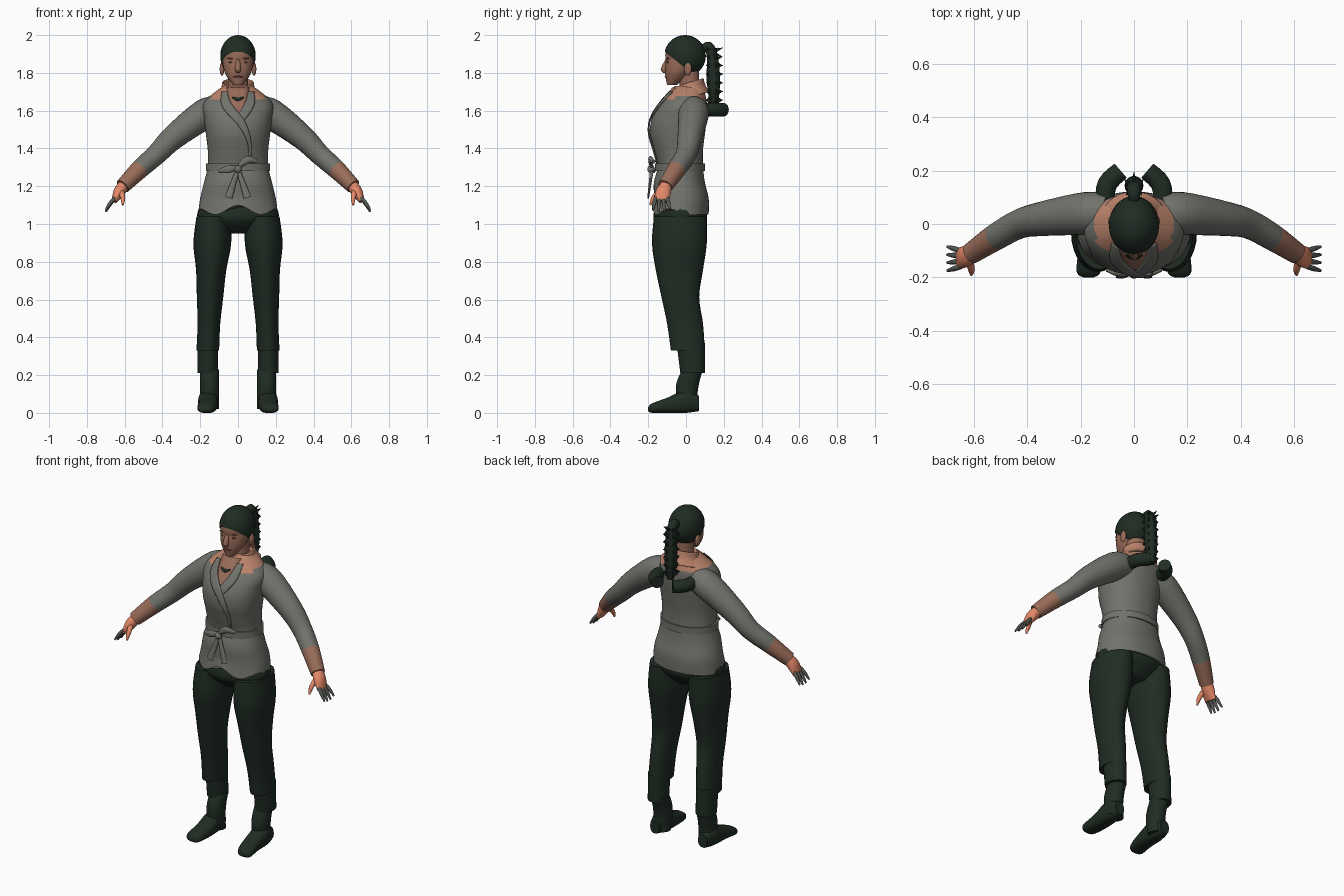
import bpy, bmesh, math
from mathutils import Vector, Matrix
from mathutils.bvhtree import BVHTree

if "Cube" in bpy.data.objects:
    bpy.data.objects.remove(bpy.data.objects["Cube"])

SIDE, DEPTH, UP = Vector((1, 0, 0)), Vector((0, 1, 0)), Vector((0, 0, 1))


def material(name, *rgb):
    made = bpy.data.materials.new(name)
    made.use_nodes = True
    made.diffuse_color = (*rgb, 1)
    made.node_tree.nodes["Principled BSDF"].inputs["Base Color"].default_value = (*rgb, 1)
    return made


GREY = material("jacket grey", .165, .17, .15)
DARK = material("dark green", .014, .025, .017)
SKIN = material("face skin", .32, .15, .1)
COLLAR = material("warm collar", .5, .23, .15)
HAND = material("hand orange", .78, .25, .14)
FINGER = material("finger grey", .09, .1, .09)
LIP = material("lip brown", .2, .08, .06)


def finish(name, mesh, *materials, mirror=False, thickness=0):
    bmesh.ops.recalc_face_normals(mesh, faces=mesh.faces[:])
    data = bpy.data.meshes.new(name)
    mesh.to_mesh(data)
    mesh.free()
    data.shade_smooth()
    data.set_sharp_from_angle(angle=math.radians(45))
    for item in materials:
        data.materials.append(item)
    part = bpy.data.objects.new(name, data)
    bpy.context.collection.objects.link(part)
    if mirror:
        part.modifiers.new("Mirror", 'MIRROR').use_mirror_merge = False
    if thickness:
        solid = part.modifiers.new("Thickness", 'SOLIDIFY')
        solid.thickness, solid.offset = thickness, 0


def smooth_rows(rows, steps):
    # Catmull-Rom interpolation between rows of numbers
    last, result = len(rows) - 1, []
    for i in range(last):
        before, start, end, after = (rows[max(0, min(last, i + k))] for k in (-1, 0, 1, 2))
        for step in range(steps):
            t = step / steps
            result.append([b + t / 2 * (c - a + t * (2 * a - 5 * b + 4 * c - d
                                                     + t * (3 * (b - c) + d - a)))
                           for a, b, c, d in zip(before, start, end, after)])
    return result + [list(rows[last])]


def loft(mesh, rings, normal=None, reference=DEPTH, steps=4, segments=28, power=1, caps=True):
    # Each ring is x, y, z, then one radius or two
    rows = smooth_rows([(*ring, ring[-1])[:5] for ring in rings], steps)
    loops = []
    for i, row in enumerate(rows):
        behind, ahead = rows[max(0, i - 1)], rows[min(len(rows) - 1, i + 1)]
        along = normal or (Vector(ahead[:3]) - Vector(behind[:3])).normalized()
        across = reference.cross(along).normalized()
        other = along.cross(across)
        loop = []
        for k in range(segments):
            turn = math.tau * k / segments
            c, s = (math.copysign(abs(f) ** power, f) for f in (math.cos(turn), math.sin(turn)))
            loop.append(mesh.verts.new(Vector(row[:3]) + across * c * row[3] + other * s * row[4]))
        loops.append(loop)
    for low, high in zip(loops, loops[1:]):
        for k in range(segments):
            mesh.faces.new((low[k - 1], low[k], high[k], high[k - 1]))
    if caps:
        mesh.faces.new(loops[0])
        mesh.faces.new(loops[-1])
    return mesh


def stack(mesh, bottom, top, widths, fronts, backs, x_bottom=0, x_top=0, **options):
    # Evenly spaced level rings: half width, reach forward, reach backward
    rings, count = [], len(widths) - 1
    for i, (width, front, back) in enumerate(zip(widths, fronts, backs)):
        t = i / count
        rings.append((x_bottom + (x_top - x_bottom) * t, (back - front) / 2,
                      bottom + (top - bottom) * t, width, (front + back) / 2))
    return loft(mesh, rings, UP, **options)


def ball(mesh, center, radii):
    bmesh.ops.create_uvsphere(mesh, u_segments=32, v_segments=20, radius=1,
                              matrix=Matrix.Translation(center) @ Matrix.Diagonal((*radii, 1)))
    return mesh


# Jacket body with a scalloped front hem and warm shoulder patches
body = stack(bmesh.new(), 1.05, 1.73,
             (.21, .2, .18, .16, .16, .17, .18, .18, .08),
             (.18, .17, .17, .15, .17, .19, .18, .13, .06),
             (.12, .12, .1, .09, .09, .1, .11, .11, .09), steps=6, segments=64, power=.92)
for v in body.verts:
    fade = max(0, 1.15 - v.co.z) * max(0, min(1, -v.co.y * 10))
    v.co.z += fade * (1 + math.cos(26 * v.co.x)) / 4
for face in body.faces:
    spot = face.calc_center_median()
    face.material_index = int(spot.z > 1.66 and abs(spot.x) < .14)
surface = BVHTree.FromBMesh(body)
finish("jacket_body", body, GREY, COLLAR)


def strip(name, path, paint, lift):
    # Plate laid on the jacket front; each path row is x, z, half width
    mesh, previous = bmesh.new(), None
    rows = smooth_rows(path, 8)
    for i, (x, z, width) in enumerate(rows):
        behind, ahead = rows[max(0, i - 1)], rows[min(len(rows) - 1, i + 1)]
        way = Vector((ahead[0] - behind[0], ahead[1] - behind[1])).normalized() * width
        current = []
        for k in (-1, -.5, 0, .5, 1):
            start = Vector((x - way.y * k, -1, z + way.x * k))
            hit = surface.ray_cast(start, DEPTH)[0]
            start.y = (hit.y if hit else -.06) - lift
            current.append(mesh.verts.new(start))
        if previous:
            for k in range(len(current) - 1):
                mesh.faces.new((previous[k], previous[k + 1], current[k + 1], current[k]))
        previous = current
    finish(name, mesh, paint, thickness=.006)


strip("chest_skin", [(0, 1.72, .06), (0, 1.64, .04), (0, 1.56, .01)], SKIN, .002)
strip("undershirt", [(0, 1.59, .02), (0, 1.56, .005)], DARK, .005)
strip("necklace", [(-.03, 1.67, .003), (0, 1.66, .008), (.03, 1.67, .003)], DARK, .007)
strip("left_lapel", [(.07, 1.7, .015), (.06, 1.63, .025), (0, 1.54, .02)], GREY, .007)
strip("right_lapel", [(-.07, 1.7, .015), (-.06, 1.63, .025), (.02, 1.53, .02),
                      (.06, 1.43, .01), (.06, 1.32, .006)], GREY, .01)

# Standing collar, high at the nape and open at the throat
collar = loft(bmesh.new(), [(0, .02, 1.67, .12, .1), (0, .02, 1.71, .09, .08), (0, .02, 1.75, .08, .07)],
              UP, segments=48, caps=False)
for v in collar.verts:
    v.co.z += (v.co.y - .02) * .3
throat = [face for face in collar.faces
          if face.calc_center_median().y < 0 and abs(face.calc_center_median().x) < .05]
bmesh.ops.delete(collar, geom=throat, context='FACES')
finish("collar", collar, COLLAR, thickness=.006)

# Belt, bow loops, tails and knot
finish("belt", stack(bmesh.new(), 1.28, 1.32, [.17] * 2, [.165] * 2, [.1] * 2, segments=64), GREY)
bow = ball(bmesh.new(), (0, -.185, 1.29), (.02, .02, .02))
for side, rise in ((-1, -.02), (1, .03)):
    loft(bow, [(0, -.18, 1.3, .01), (side * .05, -.19, 1.31 + rise, .02, .01),
               (side * .1, -.17, 1.3 + rise, .01)], segments=12)
    loft(bow, [(0, -.18, 1.29, .01), (side * .05, -.2, 1.14, .02, .005)], segments=12)
finish("belt_bow", bow, GREY)

# Sleeves with bare forearms
arm = loft(bmesh.new(), [(.1, .04, 1.61, .07), (.18, .04, 1.58, .08), (.34, .02, 1.46, .065),
                         (.43, 0, 1.37, .055), (.52, -.05, 1.29, .05), (.61, -.11, 1.2, .04)])
for face in arm.faces:
    spot = face.calc_center_median()
    face.material_index = int((spot - Vector((.52, -.05, 1.29))).dot((1, -.6, -1)) > 0)
finish("arms", arm, GREY, SKIN, mirror=True)

# Hands with thumbs, then tapering fingers
hand = loft(bmesh.new(), [(.6, -.1, 1.21, .03), (.63, -.12, 1.17, .03, .04), (.655, -.13, 1.12, .015, .04)])
loft(hand, [(.62, -.13, 1.18, .015), (.61, -.17, 1.14, .013), (.61, -.19, 1.1, .005)], segments=12)
finish("hands", hand, HAND, mirror=True)
fingers = bmesh.new()
for k in range(4):
    y, length = -.16 + k * .02, .07 - abs(k - 1.5) * .01
    fan = (k - 1.5) * .01
    loft(fingers, [(.65, y, 1.14, .01), (.675, y + fan / 2, 1.14 - length / 2, .01),
                   (.7, y + fan, 1.13 - length, .005)], segments=12)
finish("fingers", fingers, FINGER, mirror=True)

# Trousers: seat, legs and narrow cuffs
finish("trouser_seat", stack(bmesh.new(), .95, 1.1, (.08, .21, .2), (.1, .17, .16), (.05, .11, .1)), DARK)
legs = stack(bmesh.new(), .33, 1.04, (.06, .06, .07, .08, .1, .09), (.08, .1, .13, .16, .18, .17),
             (.1, .09, .07, .09, .11, .11), .16, .13)
stack(legs, .21, .37, [.055] * 3, [.03, .04, .05], [.1] * 3, .16, .16)
finish("trouser_legs", legs, DARK, mirror=True)

# Boots: shaft, then foot lofted heel to toe and flattened at the sole
boots = stack(bmesh.new(), .02, .23, [.05] * 4, (.03, .05, .05, .02), (.06, .06, .07, .09), .15, .15)
loft(boots, [(.16, .07, .05, .03, .04), (.16, 0, .06, .05, .06), (.16, -.1, .04, .05, .04),
             (.17, -.18, .025, .045, .025), (.17, -.2, .02, .02, .01)], -DEPTH, UP, power=.8)
for v in boots.verts:
    v.co.z = max(0, v.co.z)
finish("boots", boots, DARK, mirror=True)

# Head: skull, jaw, neck, nose and ears
SKULL = Vector((0, -.005, 1.89))
head = ball(bmesh.new(), SKULL, (.088, .105, .105))
stack(head, 1.735, 1.9, (.025, .065, .08, .08), (.1, .11, .11, .1), (-.05, .02, .05, .06))
stack(head, 1.64, 1.82, [.06, .053, .055], [.05, .035, .04], [.07] * 3)
loft(head, [(0, -.1, 1.87, .01), (0, -.118, 1.82, .016), (0, -.11, 1.8, .01)], UP, segments=16)
for side in (-1, 1):
    ball(head, (side * .085, .01, 1.82), (.012, .02, .035))
finish("head", head, SKIN)

# Lips, eyes and brows
features = ball(bmesh.new(), (0, -.1, 1.78), (.026, .013, .007))
for side in (-1, 1):
    ball(features, (side * .035, -.095, 1.857), (.016, .008, .006))
    ball(features, (side * .036, -.094, 1.876), (.02, .01, .004))
finish("face_features", features, LIP)

# Hair cap trimmed along a slanted hairline
hair = ball(bmesh.new(), SKULL, (.094, .11, .11))
bmesh.ops.bisect_plane(hair, geom=hair.verts[:] + hair.edges[:] + hair.faces[:],
                       plane_co=(0, -.11, 1.91), plane_no=(0, -.8, -1), clear_outer=True)
finish("hair_cap", hair, DARK)

# Ponytail with jagged strands
tail = loft(bmesh.new(), [(0, .08, 1.92, .02), (0, .12, 1.94, .025), (0, .14, 1.88, .03),
                          (0, .145, 1.75, .035), (0, .15, 1.62, .02)], reference=SIDE)
for i in range(13):
    for across, back in ((0, 1), (.7, .5), (-.7, .5), (.6, -.6), (-.6, -.6)):
        root = Vector((across * .03, .14 + back * .02, 1.92 - i * .023))
        tip = root + Vector((across * .02, back * .035, .013 * (-1) ** i))
        loft(tail, [(*root, .01), (*tip, .001)], reference=UP, steps=1, segments=5)
finish("ponytail", tail, DARK)

# Curved rolls behind the shoulders
roll = loft(bmesh.new(), [(.11, .08, 1.605, .035), (.1, .15, 1.605, .037), (.05, .2, 1.605, .035)],
            reference=UP)
finish("back_rolls", roll, DARK, mirror=True)
